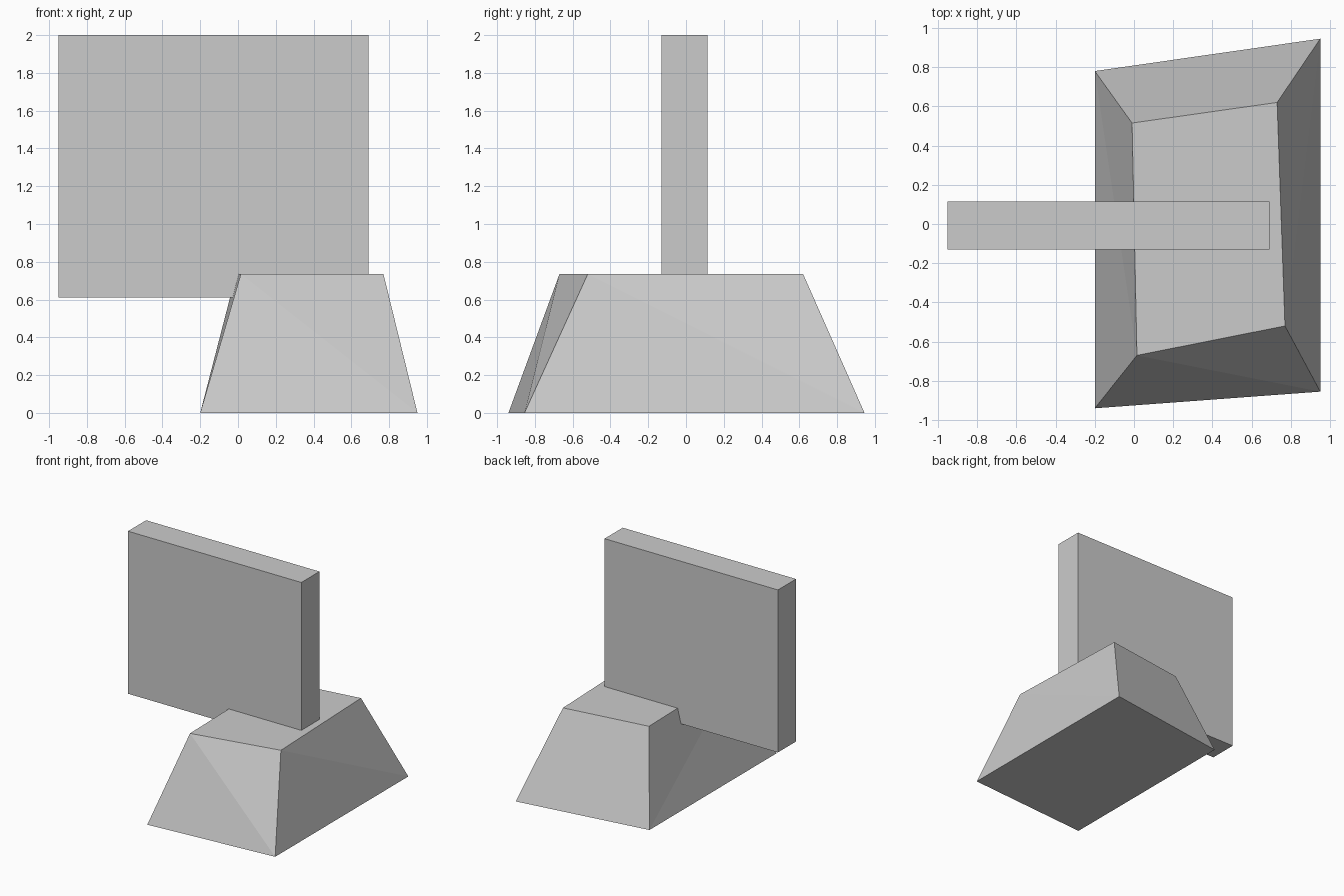
import bpy
import bmesh

cube = bpy.data.objects.get("Cube")
if cube:
    bpy.data.objects.remove(cube, do_unlink=True)

grey = bpy.data.materials.new("light grey")
grey.use_nodes = True
colour = (0.6, 0.6, 0.6, 1)
grey.diffuse_color = colour
grey.node_tree.nodes["Principled BSDF"].inputs["Base Color"].default_value = colour


def make_prism(name, lower, upper, z0, z1, diagonals=None):
    """Join two four-sided outlines; diagonals split the twisted sides."""
    bm = bmesh.new()
    bottom = [bm.verts.new((x, y, z0)) for x, y in lower]
    top = [bm.verts.new((x, y, z1)) for x, y in upper]
    bm.faces.new(bottom[::-1])
    bm.faces.new(top)
    for i in range(4):
        j = (i + 1) % 4
        a, b, c, d = bottom[i], bottom[j], top[j], top[i]
        if diagonals is None:
            bm.faces.new((a, b, c, d))
        elif diagonals[i] == "falling":
            bm.faces.new((a, b, d))
            bm.faces.new((b, c, d))
        else:
            bm.faces.new((a, b, c))
            bm.faces.new((a, c, d))
    mesh = bpy.data.meshes.new(name)
    bm.to_mesh(mesh)
    bm.free()
    mesh.materials.append(grey)
    obj = bpy.data.objects.new(name, mesh)
    bpy.context.collection.objects.link(obj)
    return obj


# Tapered, slightly skewed base block
foot = [(-0.2, -0.94), (0.95, -0.855), (0.95, 0.945), (-0.2, 0.78)]
crown = [(0.015, -0.67), (0.77, -0.52), (0.73, 0.62), (-0.01, 0.515)]
make_prism("base", foot, crown, 0, 0.735,
           ["falling", "falling", "falling", "rising"])

# Upright slab sunk into the base and overhanging one side
slab = [(-0.95, -0.13), (0.69, -0.13), (0.69, 0.115), (-0.95, 0.115)]
make_prism("upright_panel", slab, slab, 0.61, 2)
